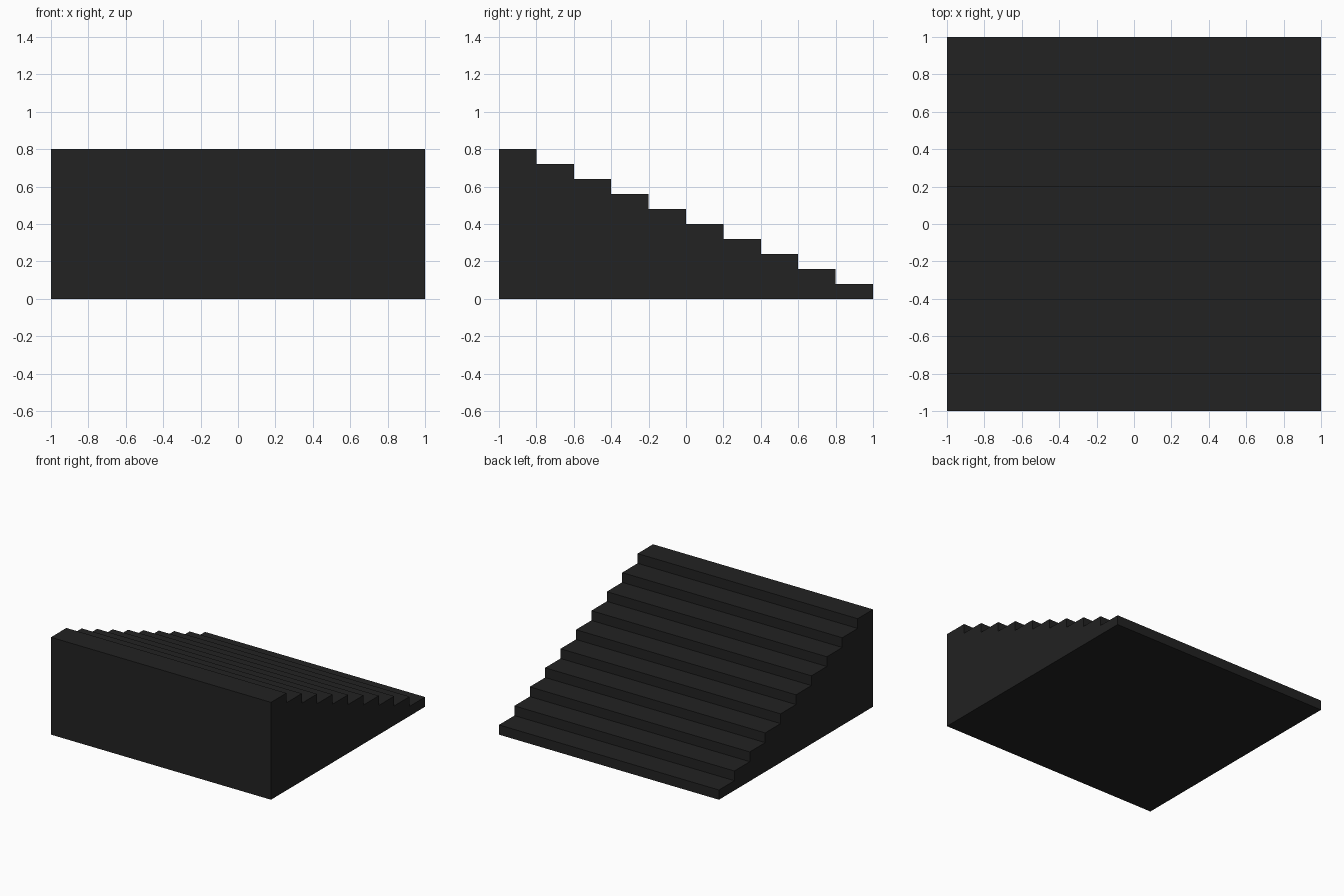
import bpy
import bmesh

cube = bpy.data.objects.get("Cube")
if cube:
    bpy.data.objects.remove(cube, do_unlink=True)

STEPS, DEPTH, RISE, HALF = 10, 0.2, 0.08, 1.0

# Charcoal material
charcoal = bpy.data.materials.new("charcoal")
charcoal.use_nodes = True
color = (0.016, 0.016, 0.016, 1.0)
charcoal.diffuse_color = color
charcoal.node_tree.nodes["Principled BSDF"].inputs["Base Color"].default_value = color

# Side profile in (y, z): tallest step at the front, descending to the back
profile = [(HALF, 0.0), (-HALF, 0.0)]
for i in range(STEPS):
    z = (STEPS - i) * RISE
    profile += [(-HALF + i * DEPTH, z), (-HALF + (i + 1) * DEPTH, z)]

# Extrude the profile across the full width
bm = bmesh.new()
side = bm.faces.new([bm.verts.new((-HALF, y, z)) for y, z in profile])
result = bmesh.ops.extrude_face_region(bm, geom=[side], use_keep_orig=True)
moved = [v for v in result["geom"] if isinstance(v, bmesh.types.BMVert)]
bmesh.ops.translate(bm, verts=moved, vec=(2 * HALF, 0, 0))
bmesh.ops.recalc_face_normals(bm, faces=bm.faces)

mesh = bpy.data.meshes.new("staircase")
bm.to_mesh(mesh)
bm.free()
mesh.materials.append(charcoal)
staircase = bpy.data.objects.new("staircase", mesh)
bpy.context.collection.objects.link(staircase)
